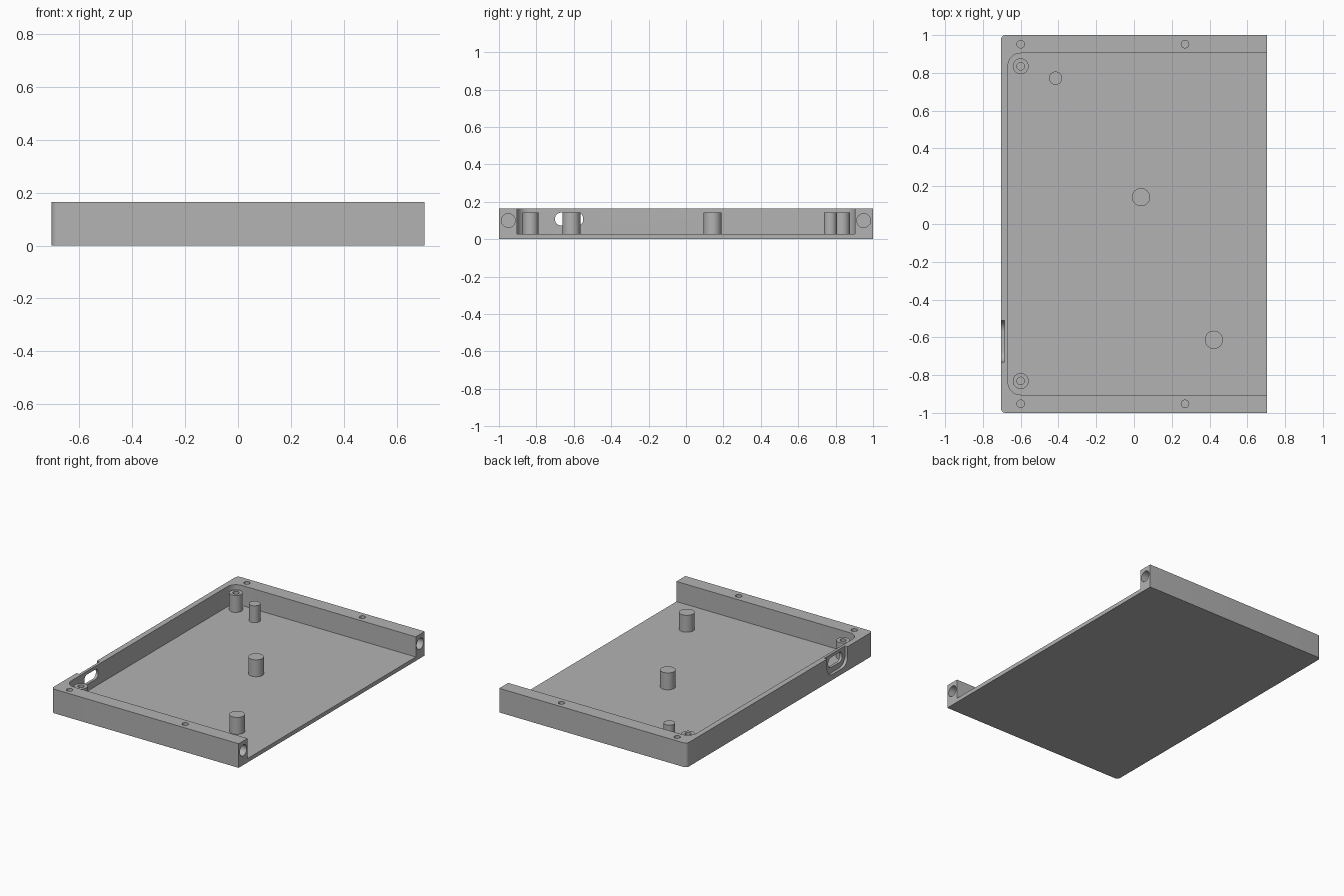
import bpy, bmesh, math
from mathutils import Matrix

cube = bpy.data.objects.get("Cube")
if cube:
    bpy.data.objects.remove(cube, do_unlink=True)

X, Y, H, FLOOR = 0.705, 1.0, 0.164, 0.027
POST_TOP = 0.142

grey = bpy.data.materials.new("light_grey")
grey.use_nodes = True
grey.diffuse_color = (0.45, 0.45, 0.45, 1)
grey.node_tree.nodes["Principled BSDF"].inputs["Base Color"].default_value = (0.45, 0.45, 0.45, 1)


def add(name, bm):
    bmesh.ops.recalc_face_normals(bm, faces=bm.faces)
    mesh = bpy.data.meshes.new(name)
    bm.to_mesh(mesh)
    bm.free()
    mesh.materials.append(grey)
    ob = bpy.data.objects.new(name, mesh)
    bpy.context.collection.objects.link(ob)
    return ob


def rounded(u0, v0, u1, v1, radii, steps=8):
    """Rectangle outline, radii ordered from lower left counter-clockwise."""
    pts = []
    corners = ((u0, v0, 1, 1), (u1, v0, -1, 1), (u1, v1, -1, -1), (u0, v1, 1, -1))
    for i, ((u, v, su, sv), r) in enumerate(zip(corners, radii)):
        if r == 0:
            pts.append((u, v))
            continue
        for k in range(steps + 1):
            a = math.pi + (i + k / steps) * math.pi / 2
            pts.append((u + su * r + r * math.cos(a), v + sv * r + r * math.sin(a)))
    return pts


def prism(name, outline, low, high, axis="z"):
    """Extrude an xy outline along z, or a yz outline along x."""
    bm = bmesh.new()
    place = (lambda u, v: (u, v, low)) if axis == "z" else (lambda u, v: (low, u, v))
    face = bm.faces.new([bm.verts.new(place(u, v)) for u, v in outline])
    out = bmesh.ops.extrude_face_region(bm, geom=[face])
    d = high - low
    verts = [g for g in out["geom"] if isinstance(g, bmesh.types.BMVert)]
    bmesh.ops.translate(bm, verts=verts, vec=(0, 0, d) if axis == "z" else (d, 0, 0))
    return add(name, bm)


def cylinder(name, x, y, r, low, high, axis="z", z=0):
    bm = bmesh.new()
    mid = (low + high) / 2
    if axis == "z":
        m = Matrix.Translation((x, y, mid))
    else:
        m = Matrix.Translation((mid, y, z)) @ Matrix.Rotation(math.pi / 2, 4, "Y")
    bmesh.ops.create_cone(bm, cap_ends=True, segments=40, radius1=r, radius2=r,
                          depth=high - low, matrix=m)
    return add(name, bm)


def cut(ob, cutters):
    """Subtract the cutters, bake the result and remove them."""
    for c in cutters:
        mod = ob.modifiers.new("cut", "BOOLEAN")
        mod.operation, mod.solver, mod.object = "DIFFERENCE", "EXACT", c
        c.hide_render = True
    bpy.context.view_layer.update()
    deps = bpy.context.evaluated_depsgraph_get()
    mesh = bpy.data.meshes.new_from_object(ob.evaluated_get(deps))
    ob.modifiers.clear()
    ob.data = mesh
    for c in cutters:
        bpy.data.objects.remove(c, do_unlink=True)


def smooth(ob):
    bpy.ops.object.select_all(action="DESELECT")
    ob.select_set(True)
    bpy.context.view_layer.objects.active = ob
    bpy.ops.object.shade_smooth_by_angle(angle=math.radians(30))


# Tray: open on the +x side, cavity with rounded inner corners
tray = prism("tray", rounded(-X, -Y, X, Y, (0.025, 0, 0, 0.025)), 0, H)
cutters = [prism("cavity", rounded(-0.667, -0.904, X + 0.1, 0.904, (0.066, 0, 0, 0.066)),
                 FLOOR, H + 0.1)]

# Port: slot through the -x wall inside a shallow recess open at the top
cutters.append(prism("port_recess", rounded(-0.73, 0.037, -0.51, H + 0.1, (0.06, 0.06, 0, 0)),
                     -X - 0.1, -0.685, "x"))
cutters.append(prism("port_slot", rounded(-0.70, 0.074, -0.55, 0.142, (0.03,) * 4),
                     -X - 0.1, -0.63, "x"))

# Side rails: screw holes from above and a bore in each open end
for side in (-1, 1):
    for x in (-0.6, 0.27):
        cutters.append(cylinder("screw_hole", x, side * 0.952, 0.02, 0.06, H + 0.1))
    cutters.append(cylinder("end_bore", 0, side * 0.95, 0.037, 0.22, X + 0.1, "x", 0.1))
cut(tray, cutters)
smooth(tray)

# Corner posts with screw holes
for name, y in (("front_corner_post", -0.831), ("back_corner_post", 0.835)):
    post = cylinder(name, -0.6, y, 0.042, FLOOR - 0.005, POST_TOP)
    cut(post, [cylinder("post_hole", -0.6, y, 0.02, 0.05, H + 0.1)])
    smooth(post)

# Solid support pegs
for name, x, y, r in (("small_peg", -0.415, 0.772, 0.035),
                      ("middle_peg", 0.037, 0.142, 0.048),
                      ("front_peg", 0.423, -0.613, 0.048)):
    smooth(cylinder(name, x, y, r, FLOOR - 0.005, POST_TOP))
